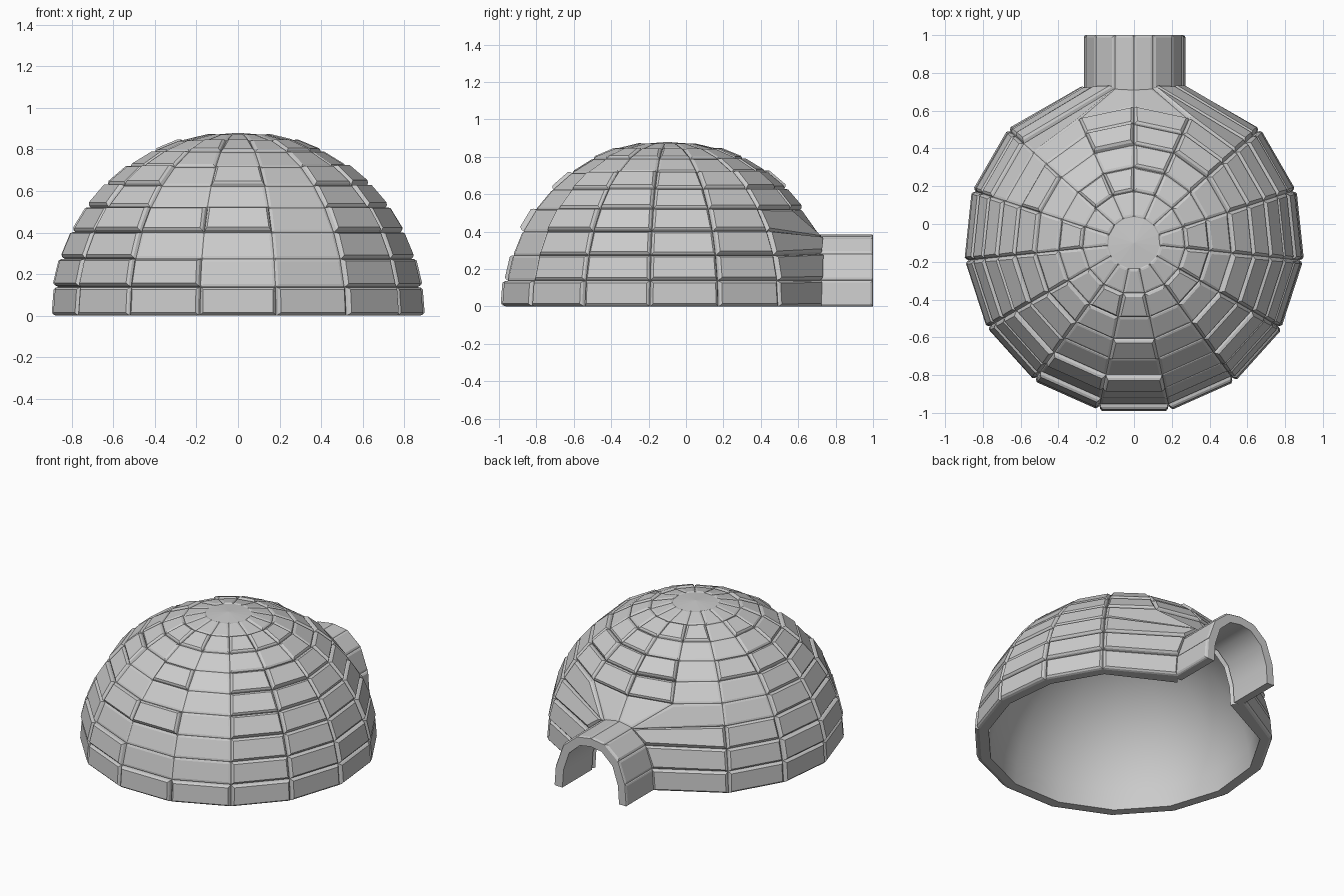
import bpy, bmesh, random
from math import sin, cos, radians
from mathutils import Vector

if "Cube" in bpy.data.objects:
    bpy.data.objects.remove(bpy.data.objects["Cube"])

random.seed(4)
N, ROWS, R, CY = 15, 10, 0.88, -0.1
ARCH = [(0.26, 0), (0.25, 0.14), (0.2, 0.28), (0.1, 0.365), (0, 0.38)]


def shell(name, cells, outer, inner, raise_by):
    """Closed wall: raised blocks outside, smooth surface inside."""
    bm = bmesh.new()
    vo, vi = {}, {}

    def get(cache, key, fn):
        if key not in cache:
            cache[key] = bm.verts.new(fn(key))
        return cache[key]

    blocks = [(c, bm.faces.new([get(vo, k, outer) for k in keys])) for c, keys in cells]
    rim = [tuple(e.verts) for e in bm.edges if e.is_boundary]
    for _, keys in cells:
        f = bm.faces.new([get(vi, k, inner) for k in reversed(keys)])
        f.smooth = True
    pair = {vo[k]: vi[k] for k in vo}
    for a, b in rim:
        bm.faces.new((a, b, pair[b], pair[a]))
    bmesh.ops.recalc_face_normals(bm, faces=bm.faces)
    # bevelled blocks pushed out of the wall
    for c, f in blocks:
        d = raise_by(c)
        if d > 0:
            bmesh.ops.inset_individual(bm, faces=[f], thickness=0.006, depth=d * 0.6)
            bmesh.ops.inset_individual(bm, faces=[f], thickness=0.013, depth=d * 0.4)
    me = bpy.data.meshes.new(name)
    bm.to_mesh(me)
    bm.free()
    ob = bpy.data.objects.new(name, me)
    bpy.context.collection.objects.link(ob)
    return ob


# Dome: 15 columns by 10 courses, lower back corners pulled onto the door arch
def door_point(key):
    k, j = key
    if k <= 3 and j in (1, N - 1):
        x, z = ARCH[k]
        return Vector((-x if j == 1 else x, 0.715, z))
    if k == 3 and j == 0:
        return Vector((0, 0.71, ARCH[4][1]))
    return None


def ball(key, r):
    k, j = key
    lat, lon = radians(90 * k / ROWS), radians(90 + 360 * j / N)
    return Vector((r * cos(lat) * cos(lon), CY + r * cos(lat) * sin(lon), r * sin(lat)))


def dome_out(key):
    return door_point(key) or ball(key, R)


def dome_in(key):
    p = door_point(key)
    return Vector((p.x * 0.8, p.y - 0.06, p.z * 0.86)) if p else ball(key, R * 0.935)


cells = []
for k in range(ROWS):
    for j in range(N):
        if k < 3 and j in (0, N - 1):
            continue  # doorway
        j2 = (j + 1) % N
        keys = [(k, j), (k, j2)]
        keys += [(ROWS, 0)] if k == ROWS - 1 else [(k + 1, j2), (k + 1, j)]
        cells.append(((k, j), keys))

flush = {8: (1, 2, 3, 4, 5, 6), 7: (1, 2, 4, 6), 6: (2, 4, 5),
         2: (3, 4, 6, 7), 1: (3, 4, 5, 6), 14: (3,), 0: (3,)}


def dome_raise(c):
    k, j = c
    if k == ROWS - 1:
        return 0
    if k in flush.get(j, ()):
        return 0.006
    return random.uniform(0.018, 0.032) * (1 if k < 6 else 0.6 if k < 8 else 0.3)


shell("dome", cells, dome_out, dome_in, dome_raise)

# Entrance tunnel: one arch of blocks
profile = [(-x, z) for x, z in ARCH] + ARCH[-2::-1]
YS = (0.69, 1.0)


def tunnel_out(key):
    x, z = profile[key[1]]
    return Vector((x, YS[key[0]], z))


def tunnel_in(key):
    x, z = profile[key[1]]
    return Vector((x * 0.8, YS[key[0]], z * 0.86))


tunnel_cells = [((0, j), [(0, j), (0, j + 1), (1, j + 1), (1, j)]) for j in range(len(profile) - 1)]
shell("entrance_tunnel", tunnel_cells, tunnel_out, tunnel_in, lambda c: random.uniform(0.006, 0.014))
